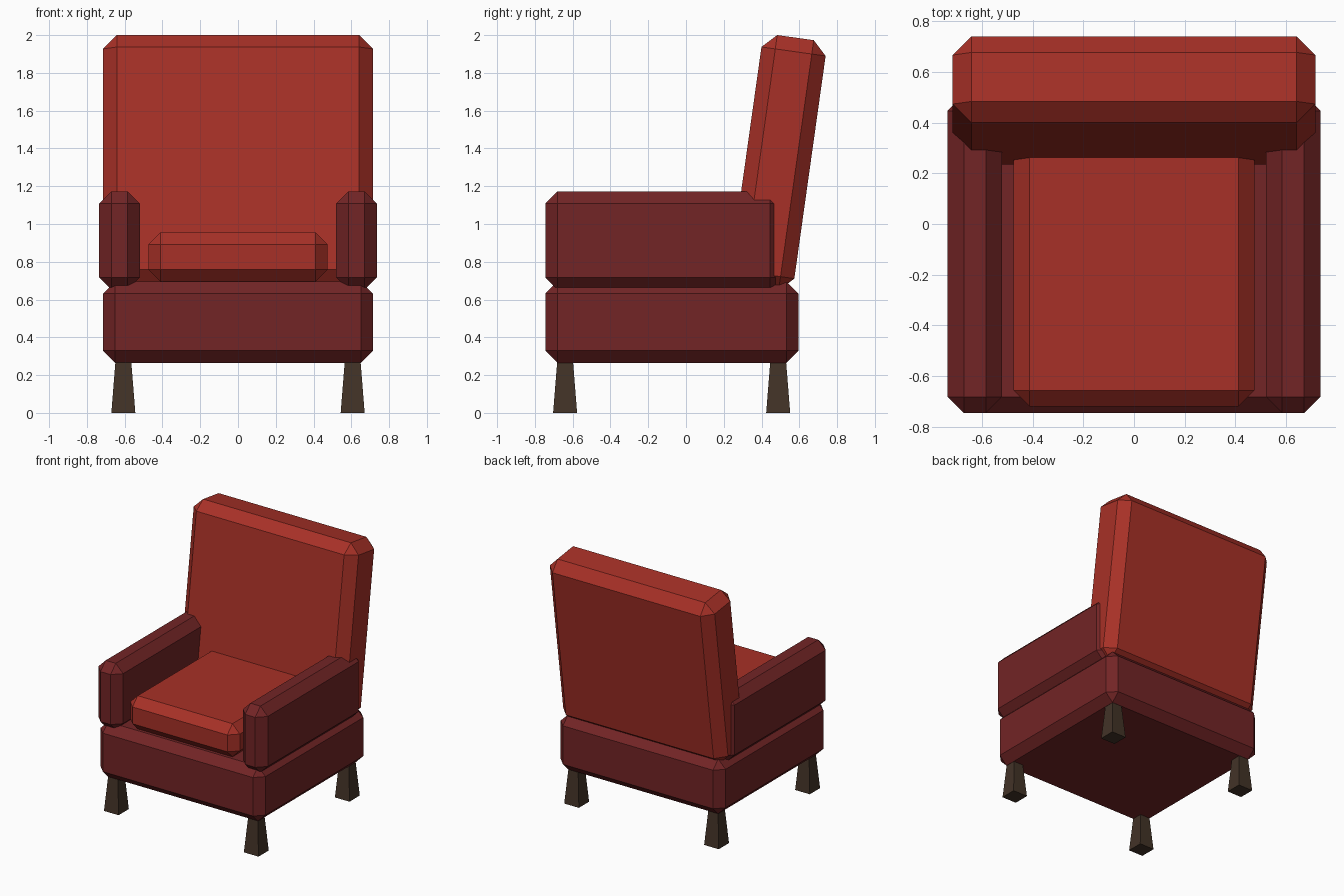
import bpy, bmesh, math
from mathutils import Matrix

if "Cube" in bpy.data.objects:
    bpy.data.objects.remove(bpy.data.objects["Cube"])


def material(name, rgb):
    m = bpy.data.materials.new(name)
    m.diffuse_color = (*rgb, 1)
    m.use_nodes = True
    m.node_tree.nodes["Principled BSDF"].inputs["Base Color"].default_value = m.diffuse_color
    return m


RED = material("red_upholstery", (0.39, 0.03, 0.02))
MAROON = material("dark_maroon_upholstery", (0.17, 0.018, 0.019))
WOOD = material("dark_wood", (0.056, 0.033, 0.020))


def finish(bm, name, mat):
    bmesh.ops.recalc_face_normals(bm, faces=bm.faces)
    mesh = bpy.data.meshes.new(name)
    bm.to_mesh(mesh)
    bm.free()
    mesh.materials.append(mat)
    obj = bpy.data.objects.new(name, mesh)
    bpy.context.collection.objects.link(obj)
    return obj


def padded_box(name, x, y, z, chamfer, mat, tilt=0.0):
    """Chamfered box between (min, max) limits, tilted about the world x axis."""
    bm = bmesh.new()
    size = [b - a for a, b in (x, y, z)]
    mid = [(a + b) / 2 for a, b in (x, y, z)]
    bmesh.ops.create_cube(bm, size=1, matrix=Matrix.Translation(mid) @ Matrix.Diagonal((*size, 1)))
    bmesh.ops.bevel(bm, geom=bm.edges[:], offset=chamfer, segments=1, affect='EDGES')
    bm.transform(Matrix.Rotation(tilt, 4, 'X'))
    return finish(bm, name, mat)


def tapered_leg(name, x, y):
    """Square leg that widens towards the floor."""
    bm = bmesh.new()
    bottom, top, height = 0.0635, 0.042, 0.27
    bmesh.ops.create_cone(bm, cap_ends=True, segments=4, radius1=bottom * math.sqrt(2),
                          radius2=top * math.sqrt(2), depth=height,
                          matrix=Matrix.Translation((x, y, height / 2)) @ Matrix.Rotation(math.pi / 4, 4, 'Z'))
    return finish(bm, name, WOOD)


# Base, seat cushion and reclined backrest
padded_box("base", (-0.715, 0.715), (-0.745, 0.595), (0.265, 0.695), 0.064, MAROON)
padded_box("seat_cushion", (-0.475, 0.475), (-0.72, 0.38), (0.695, 0.955), 0.064, RED)
padded_box("backrest", (-0.715, 0.715), (0.126, 0.469), (0.71, 2.048), 0.074, RED, math.radians(-8))

# Armrests and legs on both sides
for side, label in ((-1, "left"), (1, "right")):
    arm_x = sorted((side * 0.52, side * 0.735))
    padded_box(f"{label}_armrest", arm_x, (-0.745, 0.51), (0.652, 1.172), 0.064, MAROON)
    for y, end in ((-0.64, "front"), (0.488, "back")):
        tapered_leg(f"{end}_{label}_leg", side * 0.607, y)
